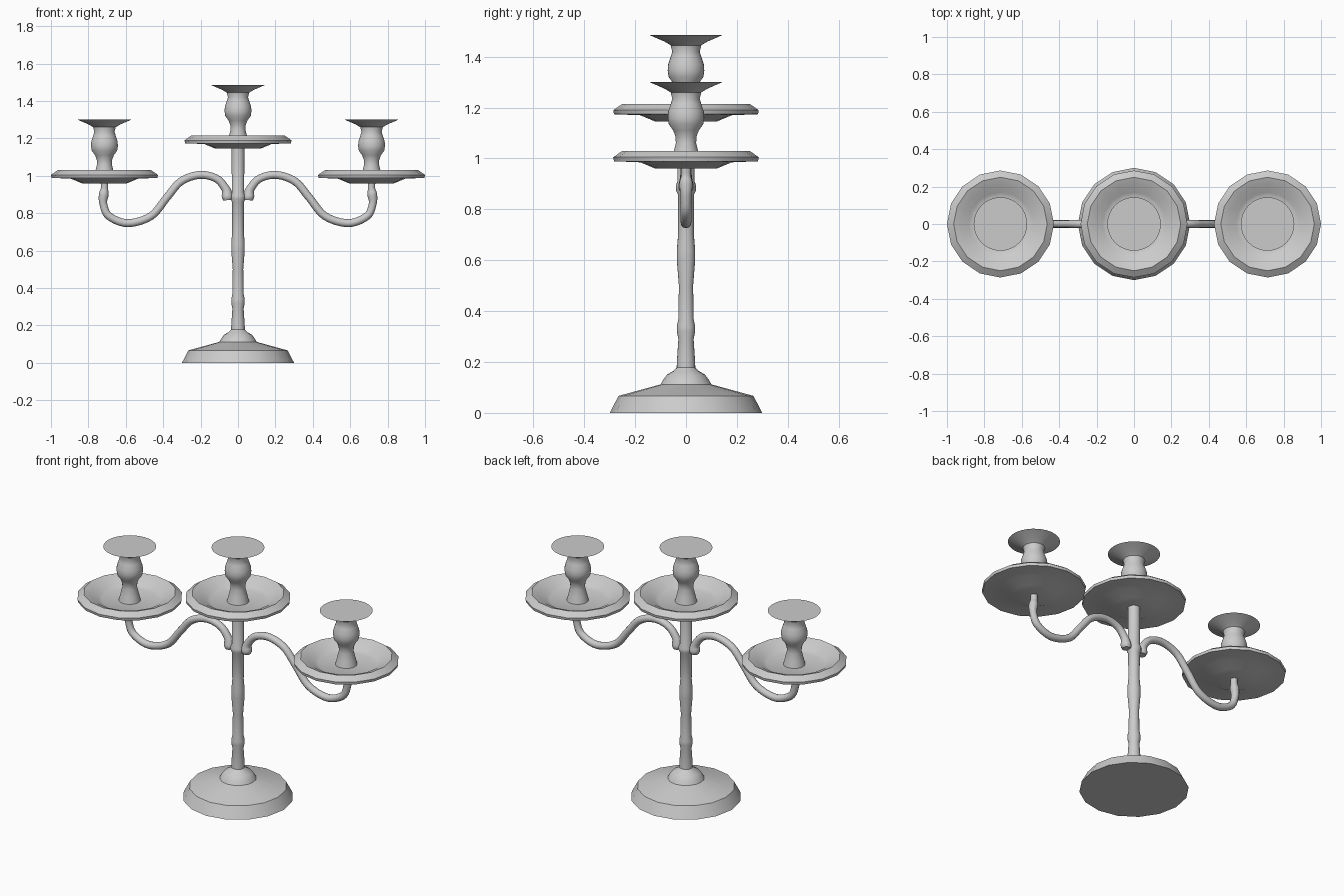
import bpy, math
from mathutils import Vector

cube = bpy.data.objects.get("Cube")
if cube:
    bpy.data.objects.remove(cube, do_unlink=True)

metal = bpy.data.materials.new("satin grey metal")
metal.use_nodes = True
grey = (0.6, 0.6, 0.6, 1)
metal.diffuse_color = grey
metal.node_tree.nodes["Principled BSDF"].inputs["Base Color"].default_value = grey


def finish(obj, angle=40):
    obj.data.materials.append(metal)
    bpy.ops.object.select_all(action='DESELECT')
    obj.select_set(True)
    bpy.context.view_layer.objects.active = obj
    bpy.ops.object.shade_smooth_by_angle(angle=math.radians(angle))


def lathe(name, profile, sides, location=(0, 0, 0)):
    """Revolve a bottom-to-top (radius, height) profile, capping both ends."""
    verts, faces = [], []
    for r, z in profile:
        for i in range(sides):
            a = 2 * math.pi * i / sides
            verts.append((r * math.cos(a), r * math.sin(a), z))
    for k in range(len(profile) - 1):
        for i in range(sides):
            j = (i + 1) % sides
            faces.append((k * sides + i, k * sides + j,
                          (k + 1) * sides + j, (k + 1) * sides + i))
    faces.append(tuple(reversed(range(sides))))
    faces.append(tuple(range(len(verts) - sides, len(verts))))
    mesh = bpy.data.meshes.new(name)
    mesh.from_pydata(verts, [], faces)
    obj = bpy.data.objects.new(name, mesh)
    bpy.context.collection.objects.link(obj)
    obj.location = location
    finish(obj)
    return obj


def smooth_path(points, steps=6):
    """Catmull-Rom interpolation through (x, z, radius) points."""
    pts = [Vector(p) for p in points]
    pts = [2 * pts[0] - pts[1]] + pts + [2 * pts[-1] - pts[-2]]
    out = []
    for a, b, c, d in zip(pts, pts[1:], pts[2:], pts[3:]):
        for s in range(steps):
            t = s / steps
            out.append(0.5 * (2 * b + (c - a) * t + (2 * a - 5 * b + 4 * c - d) * t ** 2
                              + (3 * b - a - 3 * c + d) * t ** 3))
    return out + [pts[-2]]


def arm(name, side):
    """Swept S-shaped arm with swelling knobs at either end."""
    path = smooth_path(ARM)
    sides, verts, faces = 12, [], []
    for k, p in enumerate(path):
        before, after = path[max(k - 1, 0)], path[min(k + 1, len(path) - 1)]
        t = Vector((after.x - before.x, after.y - before.y)).normalized()
        for i in range(sides):
            a = 2 * math.pi * i / sides
            u, v = p.z * math.cos(a), p.z * math.sin(a)
            verts.append((side * (p.x - t.y * u), v, p.y + t.x * u))
    for k in range(len(path) - 1):
        for i in range(sides):
            j = (i + 1) % sides
            f = (k * sides + i, k * sides + j, (k + 1) * sides + j, (k + 1) * sides + i)
            faces.append(f if side < 0 else f[::-1])
    caps = tuple(range(sides)), tuple(range(len(verts) - sides, len(verts)))
    faces += [caps[0][::-1], caps[1]] if side < 0 else [caps[0], caps[1][::-1]]
    mesh = bpy.data.meshes.new(name)
    mesh.from_pydata(verts, [], faces)
    mesh.flip_normals()
    obj = bpy.data.objects.new(name, mesh)
    bpy.context.collection.objects.link(obj)
    finish(obj, 60)


FOOT = [(0.3, 0), (0.265, 0.067), (0.1, 0.112), (0.09, 0.13), (0.075, 0.15), (0.05, 0.165), (0.035, 0.18)]
STEM = [(0.037, 0.16), (0.036, 0.2), (0.03, 0.29), (0.036, 0.32), (0.036, 0.34), (0.03, 0.37),
        (0.028, 0.5), (0.036, 0.6), (0.036, 0.64), (0.031, 0.7), (0.032, 0.86), (0.04, 0.875),
        (0.04, 0.895), (0.033, 0.91), (0.034, 1.15)]
# Tray and cup heights are relative to the tray's underside
TRAY = [(0.12, 0), (0.18, 0.025), (0.283, 0.029), (0.286, 0.045), (0.25, 0.07),
        (0.21, 0.055), (0.17, 0.03), (0.15, 0.022)]
CUP = [(0.06, 0.02), (0.05, 0.06), (0.04, 0.1), (0.041, 0.125), (0.05, 0.15), (0.068, 0.175),
       (0.072, 0.2), (0.07, 0.225), (0.06, 0.255), (0.054, 0.275), (0.06, 0.3), (0.085, 0.315), (0.143, 0.34)]
ARM = [(0.055, 0.87, 0.024), (0.057, 0.89, 0.03), (0.066, 0.93, 0.023), (0.115, 0.985, 0.021),
       (0.205, 1.005, 0.021), (0.305, 0.97, 0.021), (0.38, 0.885, 0.021), (0.465, 0.785, 0.021),
       (0.59, 0.747, 0.021), (0.69, 0.785, 0.021), (0.72, 0.85, 0.021), (0.718, 0.9, 0.026),
       (0.714, 0.93, 0.02), (0.714, 0.965, 0.02)]

# Foot and central stem
lathe("foot", FOOT, 16)
lathe("stem", STEM, 20)

# Three drip trays with candle cups
for label, x, z in (("centre", 0, 1.145), ("left", 0.714, 0.96), ("right", -0.714, 0.96)):
    lathe(label + "_drip_tray", TRAY, 16, (x, 0, z))
    lathe(label + "_candle_cup", CUP, 32, (x, 0, z))

# Mirrored curved arms
arm("left_arm", 1)
arm("right_arm", -1)
